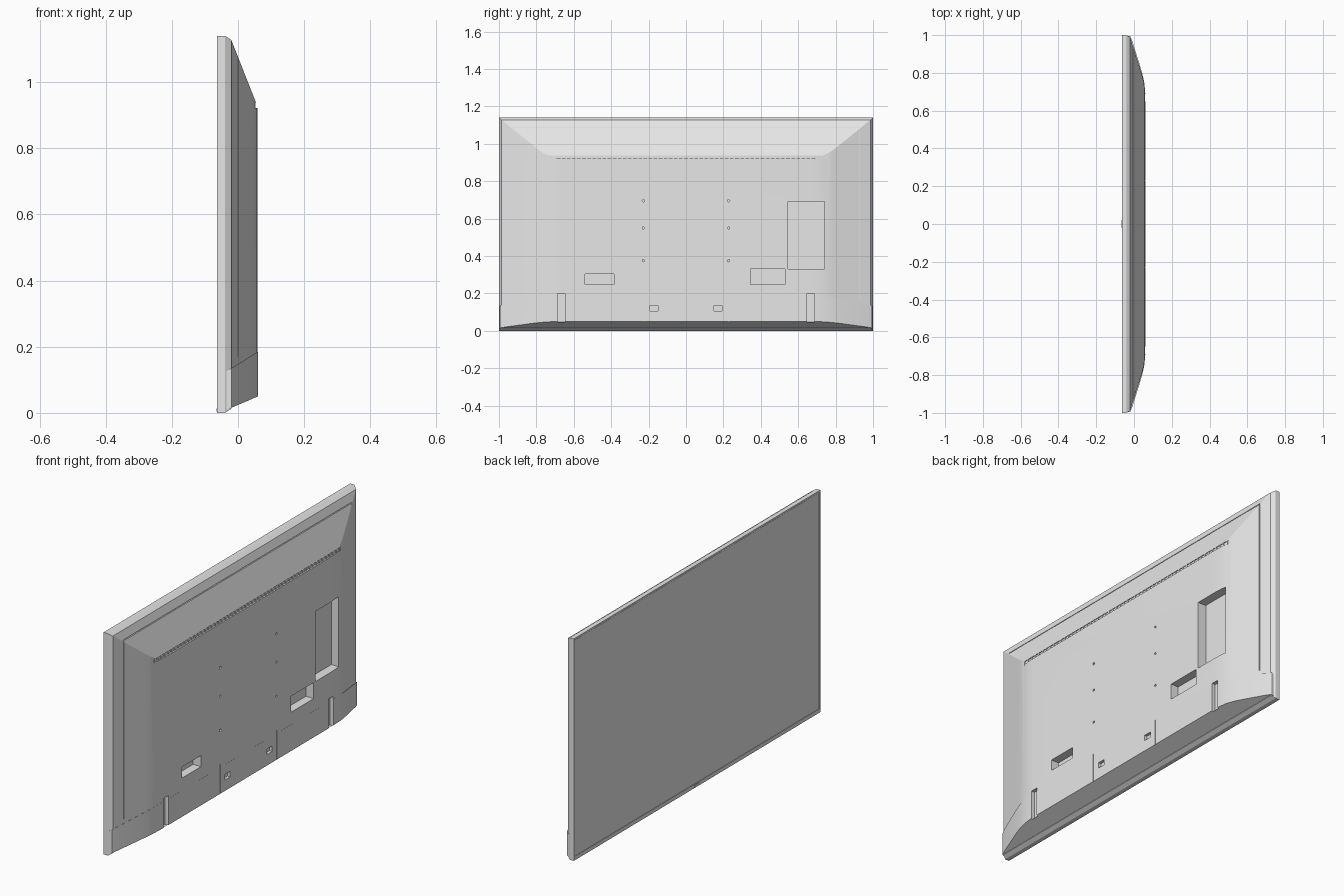
import bpy, bmesh, math
from mathutils import Matrix, Vector

cube = bpy.data.objects.get("Cube")
if cube:
    bpy.data.objects.remove(cube, do_unlink=True)

grey = bpy.data.materials.new("plain_grey")
grey.use_nodes = True
grey.diffuse_color = (0.8, 0.8, 0.8, 1)
grey.node_tree.nodes["Principled BSDF"].inputs["Base Color"].default_value = (0.8, 0.8, 0.8, 1)


def make(name, bm):
    bmesh.ops.recalc_face_normals(bm, faces=bm.faces[:])
    mesh = bpy.data.meshes.new(name)
    bm.to_mesh(mesh)
    bm.free()
    obj = bpy.data.objects.new(name, mesh)
    bpy.context.collection.objects.link(obj)
    mesh.materials.append(grey)
    return obj


def box(bm, x, y, z):
    """Add a box given its (low, high) range on each axis."""
    size = Matrix.Diagonal((x[1] - x[0], y[1] - y[0], z[1] - z[0], 1))
    mid = Matrix.Translation((sum(x) / 2, sum(y) / 2, sum(z) / 2))
    bmesh.ops.create_cube(bm, size=1, matrix=mid @ size)


def prism(bm, start, end):
    """Skin two matching outlines and cap both ends."""
    a = [bm.verts.new(p) for p in start]
    b = [bm.verts.new(p) for p in end]
    bm.faces.new(a)
    bm.faces.new(b[::-1])
    n = len(a)
    for i in range(n):
        j = (i + 1) % n
        bm.faces.new((a[i], b[i], b[j], a[j]))


def boolean(obj, tool, operation):
    mod = obj.modifiers.new("cut", 'BOOLEAN')
    mod.object, mod.operation, mod.solver = tool, operation, 'EXACT'
    bpy.context.view_layer.objects.active = obj
    bpy.ops.object.modifier_apply(modifier=mod.name)


def mirrored(half):
    """Mirror a half outline of (x, y) points across y = 0."""
    return half + [(x, -y) for x, y in reversed(half)]


# Bezel slab with a chamfered back edge
def rect(x, inset):
    y, low, high = 1 - inset, inset, 1.14 - inset
    return [(x, -y, low), (x, y, low), (x, y, high), (x, -y, high)]


bm = bmesh.new()
prism(bm, rect(-0.063, 0), rect(-0.04, 0))
bezel = make("bezel", bm)
bm = bmesh.new()
prism(bm, rect(-0.04, 0), rect(-0.02, 0.013))
bezel_chamfer = make("bezel_chamfer", bm)

# Shallow recess holding the screen panel
bm = bmesh.new()
box(bm, (-0.1, -0.061), (-0.992, 0.992), (0.02, 1.132))
screen_cutter = make("screen_cutter", bm)
boolean(bezel, screen_cutter, 'DIFFERENCE')
bm = bmesh.new()
box(bm, (-0.062, -0.055), (-0.99, 0.99), (0.022, 1.13))
screen = make("screen", bm)
bm = bmesh.new()
box(bm, (-0.065, -0.06), (-0.02, 0.02), (0.004, 0.014))
sensor = make("sensor", bm)

# Rear housing: plan outline intersected with the sloped side profile
plan = mirrored([(-0.045, 0.985), (-0.02, 0.985), (0.036, 0.81), (0.045, 0.78),
                 (0.052, 0.75), (0.057, 0.715), (0.059, 0.67)])
side = [(-0.05, 0.1), (0.08, 0.1), (0.08, 0.9), (0.0595, 0.925), (-0.02, 1.127), (-0.05, 1.127)]
bm = bmesh.new()
prism(bm, [(x, y, 0.1) for x, y in plan], [(x, y, 1.13) for x, y in plan])
housing = make("rear_housing", bm)
bm = bmesh.new()
prism(bm, [(x, -1.1, z) for x, z in side], [(x, 1.1, z) for x, z in side])
slope_tool = make("slope_tool", bm)
boolean(housing, slope_tool, 'INTERSECT')

# Lower skirt wrapping the housing, with sloped top and bottom
wrap = mirrored([(-0.045, 0.997), (-0.02, 0.995), (-0.008, 0.965), (0.036, 0.825),
                 (0.047, 0.785), (0.055, 0.745), (0.06, 0.69)])
bm = bmesh.new()
prism(bm, [(x, y, 0.024 + 0.43 * x) for x, y in wrap],
      [(x, y, 0.1475 + 0.625 * x) for x, y in wrap])
skirt = make("lower_skirt", bm)

# Cutters for pockets, slots, seams and mounting holes
bm = bmesh.new()
box(bm, (0.012, 0.1), (0.545, 0.74), (0.33, 0.69))
box(bm, (0.015, 0.1), (0.345, 0.53), (0.248, 0.33))
box(bm, (0.015, 0.1), (-0.54, -0.385), (0.248, 0.305))
box(bm, (0.05, 0.1), (-0.76, 0.76), (0.922, 0.938))
box(bm, (-0.01, 0.1), (-0.928, 0.928), (1.083, 1.087))
for s in (-1, 1):
    def span(a, b):
        return tuple(sorted((s * a, s * b)))
    box(bm, (0.045, 0.1), span(0.15, 0.192), (0.106, 0.135))
    box(bm, (0.04, 0.1), span(0.648, 0.688), (0.047, 0.2))
    box(bm, (0.055, 0.1), span(0.228, 0.231), (0.02, 0.2))
    box(bm, (-0.006, 0.1), span(0.924, 0.928), (0.17, 1.08))
    for z in (0.375, 0.55, 0.695):
        turn = Matrix.Translation((0.075, s * 0.228, z)) @ Matrix.Rotation(math.pi / 2, 4, 'Y')
        bmesh.ops.create_cone(bm, cap_ends=True, segments=12, radius1=0.006,
                              radius2=0.006, depth=0.06, matrix=turn)
pocket_cutter = make("pocket_cutter", bm)
for part in (housing, skirt):
    boolean(part, pocket_cutter, 'DIFFERENCE')

# Vent fins along the top groove
bm = bmesh.new()
count = 56
for i in range(count):
    y = -0.75 + 1.5 * i / (count - 1)
    box(bm, (0.045, 0.0535), (y - 0.004, y + 0.004), (0.92, 0.94))
vent_fins = make("vent_fins", bm)

for tool in (screen_cutter, slope_tool, pocket_cutter):
    bpy.data.objects.remove(tool, do_unlink=True)

# Smooth shading on the curved rear parts, sharp edges kept
for part in (housing, skirt):
    bpy.ops.object.select_all(action='DESELECT')
    part.select_set(True)
    bpy.context.view_layer.objects.active = part
    bpy.ops.object.shade_smooth_by_angle(angle=math.radians(20))
